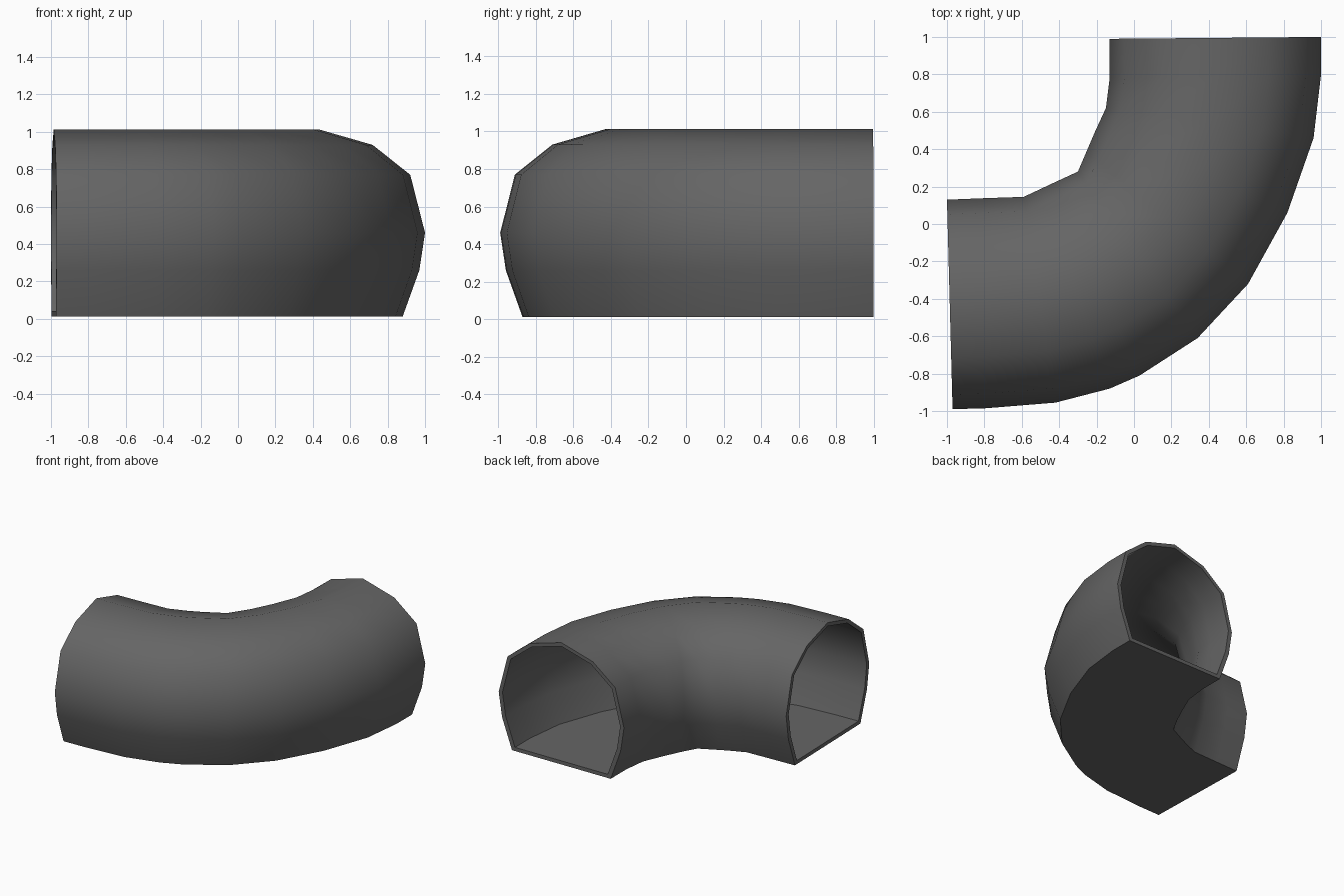
import bpy, bmesh, math

if "Cube" in bpy.data.objects:
    bpy.data.objects.remove(bpy.data.objects["Cube"])

# one dark grey colour
grey = bpy.data.materials.new("dark grey")
grey.diffuse_color = (0.13, 0.13, 0.13, 1)
grey.use_nodes = True
grey.node_tree.nodes["Principled BSDF"].inputs["Base Color"].default_value = grey.diffuse_color

# plan stations along the bend: outer (x, y), inner (x, y)
STATIONS = [
    ((1.0, 1.0), (-0.13, 0.99)),
    ((1.0, 0.8), (-0.13, 0.78)),
    ((0.96, 0.46), (-0.15, 0.62)),
    ((0.82, 0.06), (-0.21, 0.49)),
    ((0.61, -0.32), (-0.255, 0.385)),
    ((0.34, -0.61), (-0.30, 0.28)),
    ((0.03, -0.81), (-0.43, 0.22)),
    ((-0.13, -0.88), (-0.50, 0.187)),
    ((-0.42, -0.955), (-0.59, 0.145)),
    ((-0.79, -0.985), (-0.80, 0.138)),
    ((-0.97, -0.99), (-1.0, 0.13)),
]

# half cross-section (fraction from inner to outer side, height), flat underneath
HALF = [(0.894, 0.012), (0.973, 0.26), (1.0, 0.46), (0.93, 0.77), (0.752, 0.93)]
PROFILE = HALF + [(0.5, 1.012)] + [(1 - u, z) for u, z in reversed(HALF)]
WALL = 0.94   # inner surface size relative to the outer one


def skin(bm, scale):
    """Rings of vertices along the bend for one surface of the wall."""
    rings = []
    for (ox, oy), (ix, iy) in STATIONS:
        ring = []
        for u, z in PROFILE:
            u = 0.5 + (u - 0.5) * scale
            z = 0.51 + (z - 0.51) * scale
            ring.append(bm.verts.new((ix + (ox - ix) * u, iy + (oy - iy) * u, z)))
        rings.append(ring)
    return rings


def bridge(bm, a, b):
    n = len(a)
    for i in range(n):
        j = (i + 1) % n
        bm.faces.new((a[i], a[j], b[j], b[i]))


# bent pipe: outside, inside and the two end rims
bm = bmesh.new()
outer, inner = skin(bm, 1.0), skin(bm, WALL)
for rings in (outer, inner):
    for a, b in zip(rings, rings[1:]):
        bridge(bm, a, b)
for end in (0, -1):
    bridge(bm, outer[end], inner[end])
bmesh.ops.recalc_face_normals(bm, faces=bm.faces)

mesh = bpy.data.meshes.new("pipe_elbow")
bm.to_mesh(mesh)
bm.free()
mesh.materials.append(grey)
pipe = bpy.data.objects.new("pipe_elbow", mesh)
bpy.context.collection.objects.link(pipe)
bpy.context.view_layer.objects.active = pipe
pipe.select_set(True)
bpy.ops.object.shade_smooth_by_angle(angle=math.radians(50))
